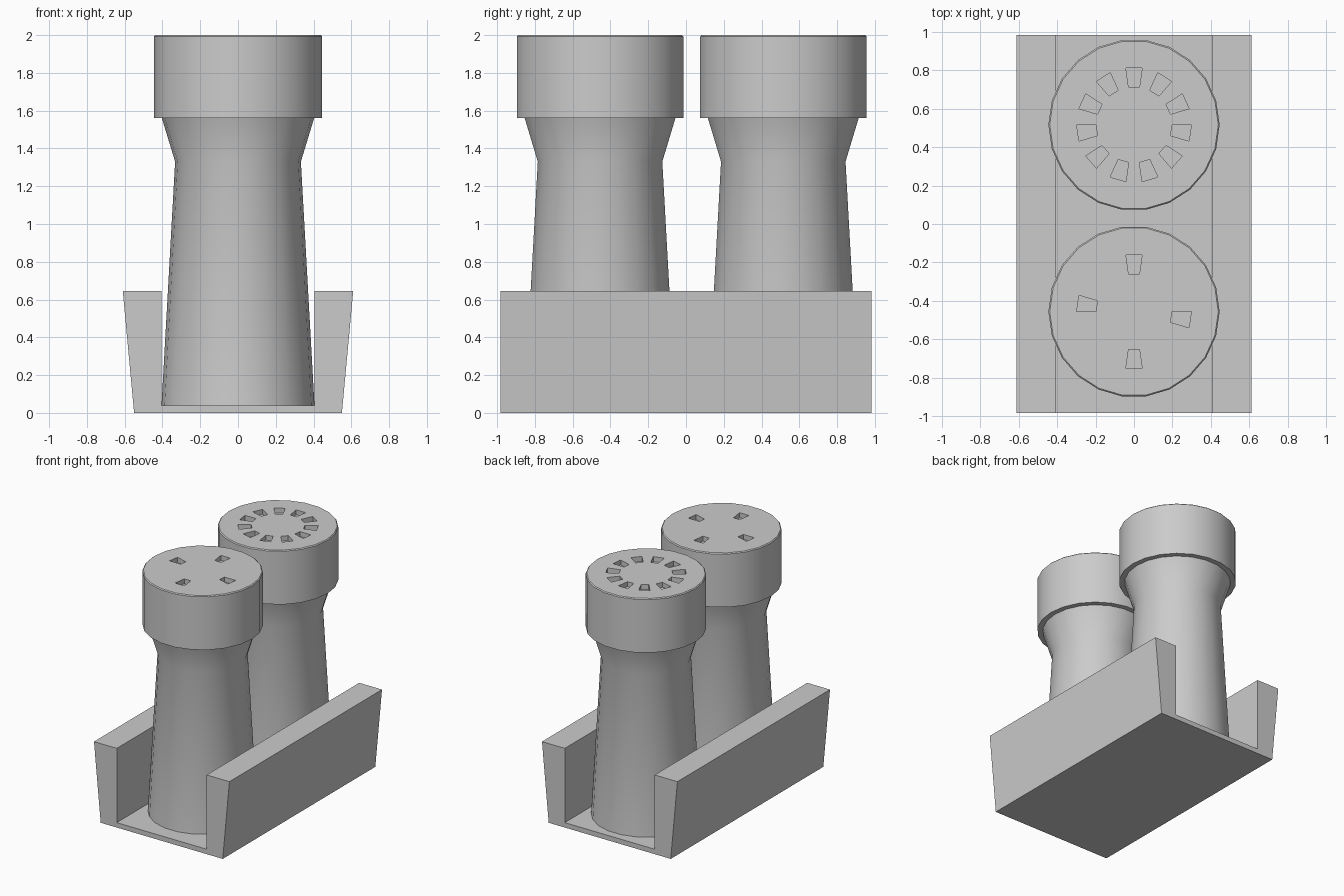
import bpy, bmesh
from math import cos, sin, pi, radians

if "Cube" in bpy.data.objects:
    bpy.data.objects.remove(bpy.data.objects["Cube"])

SIDES = 22


def finish(bm, name, smooth=False):
    bmesh.ops.recalc_face_normals(bm, faces=bm.faces)
    me = bpy.data.meshes.new(name)
    bm.to_mesh(me)
    bm.free()
    ob = bpy.data.objects.new(name, me)
    bpy.context.collection.objects.link(ob)
    if smooth:
        bpy.ops.object.select_all(action='DESELECT')
        ob.select_set(True)
        bpy.context.view_layer.objects.active = ob
        bpy.ops.object.shade_smooth_by_angle(angle=radians(30))
    return ob


def revolve(bm, profile, cy):
    """Spin (radius, z) points around a vertical axis; returns quad bands, ends capped."""
    rings = [[bm.verts.new((r * cos(2 * pi * k / SIDES), cy + r * sin(2 * pi * k / SIDES), z))
              for k in range(SIDES)] for r, z in profile]
    bands = []
    for a, b in zip(rings, rings[1:]):
        bands.append([bm.faces.new((a[k], a[(k + 1) % SIDES], b[(k + 1) % SIDES], b[k]))
                      for k in range(SIDES)])
    bm.faces.new(rings[0][::-1])
    bm.faces.new(rings[-1])
    return bands


def shaker(label, cy, holes):
    # tapered body with flared neck
    bm = bmesh.new()
    revolve(bm, [(0.405, 0.04), (0.333, 1.33), (0.403, 1.56)], cy)
    finish(bm, label + "_body", True)

    # cap with wedge-shaped holes sunk into one ring of its top
    bm = bmesh.new()
    bands = revolve(bm, [(0.445, 1.56), (0.445, 1.993), (0.438, 2.0),
                         (0.298, 2.0), (0.198, 2.0)], cy)
    bmesh.ops.recalc_face_normals(bm, faces=bm.faces)
    sunk = bmesh.ops.extrude_discrete_faces(bm, faces=[bands[3][k] for k in holes])
    for f in sunk["faces"]:
        bmesh.ops.translate(bm, verts=f.verts, vec=(0, 0, -0.04))
    finish(bm, label + "_cap", True)


shaker("front_shaker", -0.455, [5, 10, 16, 21])
shaker("back_shaker", 0.515, range(1, SIDES, 2))

# open-ended tray: U-shaped cross-section extruded along y
half = [(0.55, 0), (0.61, 0.645), (0.405, 0.645), (0.405, 0.04)]
section = half + [(-x, z) for x, z in reversed(half)]
bm = bmesh.new()
face = bm.faces.new([bm.verts.new((x, -0.982, z)) for x, z in section])
ext = bmesh.ops.extrude_face_region(bm, geom=[face], use_keep_orig=True)
bmesh.ops.translate(bm, vec=(0, 1.964, 0),
                    verts=[g for g in ext["geom"] if isinstance(g, bmesh.types.BMVert)])
finish(bm, "tray")
